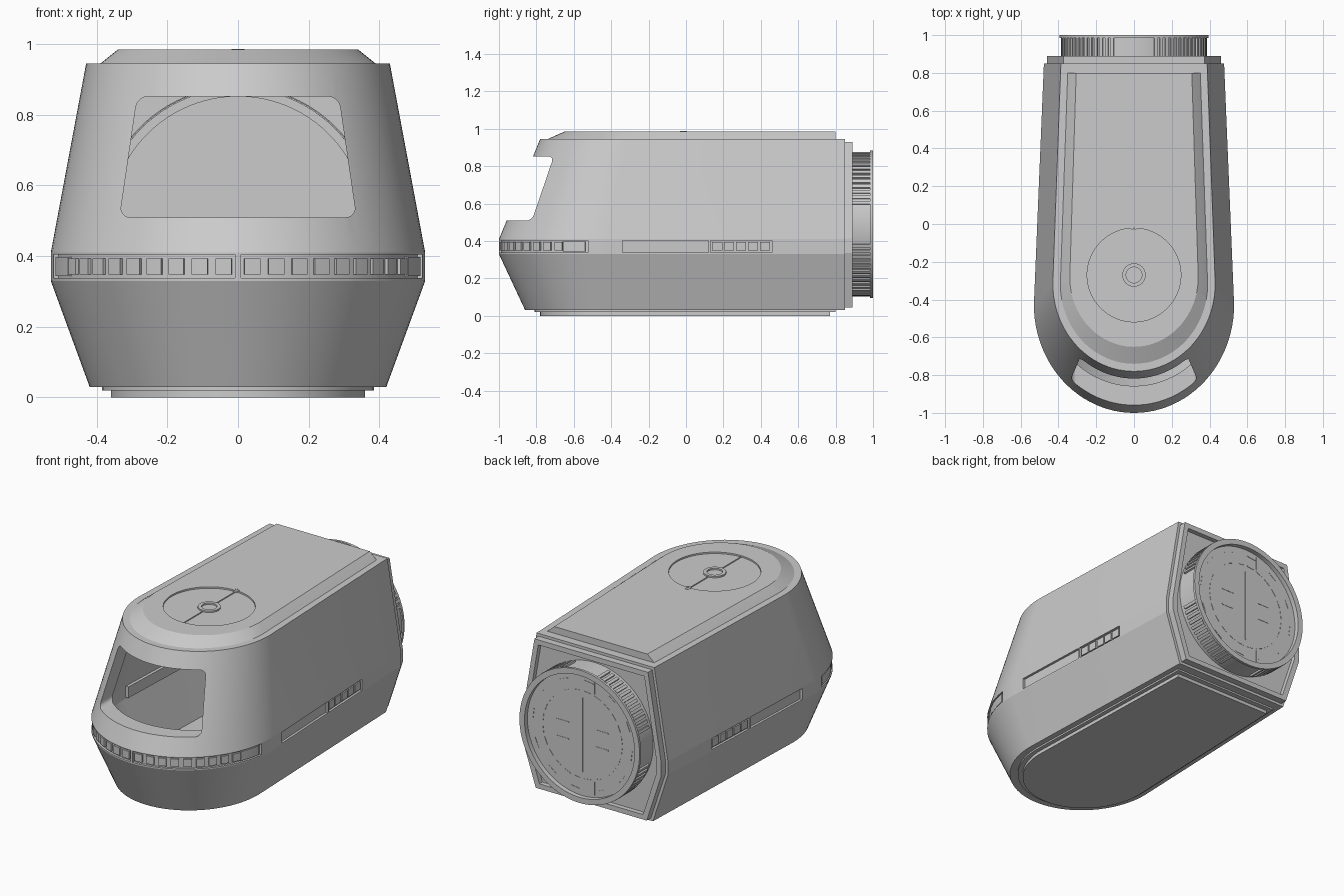
import bpy, bmesh, math
from mathutils import Matrix, Vector

if "Cube" in bpy.data.objects:
    bpy.data.objects.remove(bpy.data.objects["Cube"])

TAPER, BACK, AX = 0.9, 0.85, 0.49      # rear narrowing, rear plane, ring axis height


def finish(name, bm, angle=9):
    bmesh.ops.recalc_face_normals(bm, faces=bm.faces)
    me = bpy.data.meshes.new(name)
    bm.to_mesh(me)
    bm.free()
    ob = bpy.data.objects.new(name, me)
    bpy.context.collection.objects.link(ob)
    smooth(ob, angle)
    return ob


def smooth(ob, angle=9):
    bpy.ops.object.select_all(action='DESELECT')
    ob.select_set(True)
    bpy.context.view_layer.objects.active = ob
    bpy.ops.object.shade_smooth_by_angle(angle=math.radians(angle))


def skin(bm, rings, cyclic=False):
    """Bridge equal closed rings; cap the ends unless cyclic."""
    vs = [[bm.verts.new(p) for p in r] for r in rings]
    n, m = len(vs[0]), len(vs)
    for i in range(m if cyclic else m - 1):
        a, b = vs[i], vs[(i + 1) % m]
        for j in range(n):
            bm.faces.new((a[j], a[(j + 1) % n], b[(j + 1) % n], b[j]))
    if not cyclic:
        bm.faces.new(vs[0])
        bm.faces.new(vs[-1])


def plan(hw, front, back=BACK, n=48):
    """U-shaped outline: elliptical nose, tapering straight sides."""
    b = 1.08 * hw
    arc = [(hw * math.cos(math.pi * i / n), front + b - b * math.sin(math.pi * i / n)) for i in range(n + 1)]
    return [(hw * TAPER, back)] + arc + [(-hw * TAPER, back)]


def loft(name, levels):
    bm = bmesh.new()
    skin(bm, [[(x, y, z) for x, y in plan(hw, f, b)] for z, hw, f, b in levels])
    return finish(name, bm)


def lathe(name, profile, mat, n=96):
    bm = bmesh.new()
    skin(bm, [[(r * math.cos(t), r * math.sin(t), h) for r, h in profile]
              for t in (2 * math.pi * i / n for i in range(n))], True)
    bm.transform(mat)
    return finish(name, bm, 30)


def cylinder(name, r, z0, z1, mat=Matrix(), n=96):
    bm = bmesh.new()
    skin(bm, [[(r * math.cos(2 * math.pi * i / n), r * math.sin(2 * math.pi * i / n), z)
               for i in range(n)] for z in (z0, z1)])
    bm.transform(mat)
    return finish(name, bm, 30)


def box(bm, centre, size, mat=Matrix()):
    bmesh.ops.create_cube(bm, size=1, matrix=mat @ Matrix.Translation(centre) @ Matrix.Diagonal((*size, 1)))


def prism(name, pts, y0, y1, round_by=0):
    bm = bmesh.new()
    skin(bm, [[(x, y, z) for x, z in pts] for y in (y0, y1)])
    if round_by:
        es = [e for e in bm.edges if abs(e.verts[0].co.y - e.verts[1].co.y) > .01]
        bmesh.ops.bevel(bm, geom=es, offset=round_by, segments=6, profile=.5, affect='EDGES')
    return finish(name, bm)


def cut(ob, *cutters):
    for c in cutters:
        c.hide_render = True
        m = ob.modifiers.new("cut", 'BOOLEAN')
        m.operation, m.solver, m.object = 'DIFFERENCE', 'EXACT', c
        bpy.context.view_layer.objects.active = ob
        bpy.ops.object.modifier_apply(modifier=m.name)
        bpy.data.objects.remove(c)
    smooth(ob)


# Walk along the waist line, from the nose centre towards the rear on the right
WAIST = [Vector(p) for p in plan(.53, -1.0)[:26]][::-1]


def s_at_y(y):
    s = 0
    for a, b in zip(WAIST, WAIST[1:]):
        if b.y >= y:
            return s + (b - a).length * (y - a.y) / (b.y - a.y)
        s += (b - a).length
    return s


def at(s, d):
    for a, b in zip(WAIST, WAIST[1:]):
        l = (b - a).length
        if s <= l or b is WAIST[-1]:
            break
        s -= l
    p = a + (b - a) * (s / l)
    e = 1.08 * .53
    cy = -1 + e
    nrm = Vector((p.x / .53 ** 2, (p.y - cy) / e ** 2)) if p.y < cy else Vector((1, .04))
    return p + nrm.normalized() * d


def ribbon(bm, s0, s1, z0, z1, d0, d1):
    """Curved block hugging the waist, made on both sides."""
    k = max(2, int((s1 - s0) / .02))
    for sx in (1, -1):
        rings = []
        for i in range(k + 1):
            s = s0 + (s1 - s0) * i / k
            a, b = at(s, d0), at(s, d1)
            rings.append([(sx * a.x, a.y, z0), (sx * b.x, b.y, z0), (sx * b.x, b.y, z1), (sx * a.x, a.y, z1)])
        skin(bm, rings)


Y_AXIS = Matrix.Translation((0, 0, AX)) @ Matrix.Rotation(-math.pi / 2, 4, 'X')   # local z -> +y

# Hull: hollow shell with front window, rear port and waist recesses
hull = loft("hull", [(.03, .42, -.86, BACK), (.33, .53, -1, BACK), (.41, .53, -1, BACK), (.945, .43, -.78, BACK)])
cavity = loft("cavity_cutter", [(.05, .395, -.77, .83), (.33, .50, -.90, .83), (.41, .50, -.90, .83), (.925, .405, -.68, .83)])
window = prism("window_cutter", [(-.335, .51), (.335, .51), (.285, .852), (-.285, .852)], -1.2, -.5, .03)
port = cylinder("port_cutter", .39, .75, .95, Y_AXIS)
slots = bmesh.new()
front_end = s_at_y(-.525)
for s0, s1 in ((.008, front_end), (s_at_y(-.34), s_at_y(.12)), (s_at_y(.13), s_at_y(.46))):
    ribbon(slots, s0, s1, .338, .404, -.014, .03)
cut(hull, cavity, window, port, finish("slot_cutter", slots))

# Waist lights in the front recess and cells in the side recess
bm = bmesh.new()
for i in range(9):
    ribbon(bm, .018 + .07 * i, .064 + .07 * i, .348, .394, -.016, -.003)
ribbon(bm, s_at_y(-.66), s_at_y(-.54), .344, .398, -.016, -.003)
finish("waist_lights", bm)
bm = bmesh.new()
for i in range(5):
    ribbon(bm, s_at_y(.14 + .064 * i), s_at_y(.194 + .064 * i), .348, .394, -.016, -.004)
finish("side_cells", bm)
bm = bmesh.new()
ribbon(bm, s_at_y(-.34), s_at_y(.46), .338, .404, -.045, -.025)
finish("inner_rails", bm)

# Base plates
loft("base_upper", [(.02, .385, -.81, .80), (.035, .385, -.81, .80)])
loft("base_lower", [(0, .36, -.78, .77), (.025, .36, -.78, .77)])

# Roof lid with round hatch
lid = loft("roof_lid", [(.94, .395, -.745, .80), (.945, .39, -.74, .80), (.985, .34, -.65, .80)])
hatch = Matrix.Translation((0, -.27, 0))
cut(lid, cylinder("hatch_cutter", .248, .976, 1.1, hatch))
lathe("hatch_ring", [(.042, .97), (.062, .97), (.062, .985), (.042, .985)], hatch, 48)
lathe("hatch_latch", [(.008, .97), (.018, .97), (.018, .987), (.008, .987)], Matrix.Translation((0, -.015, 0)), 24)
bm = bmesh.new()
for y in (-.425, -.115):
    box(bm, (0, y, .977), (.006, .18, .005))
finish("hatch_seam", bm)


# Rear frame around the ring
def rear_outline(k):
    half = [(.378, .03), (.477, .33), (.477, .41), (.387, .945)]
    pts = half + [(-x, z) for x, z in half[::-1]]
    return [(x * k, .48 + (z - .48) * k) for x, z in pts]


frame = prism("rear_frame", rear_outline(.965), BACK - .005, .89)
cut(frame, prism("frame_cutter", rear_outline(.90), .862, 1),
    cylinder("frame_port_cutter", .388, .7, 1.1, Y_AXIS))

# Docking ring with grip teeth, leaving plain gaps at the four quarters
lathe("docking_ring", [(.362, .84), (.386, .84), (.386, .985), (.395, .985), (.395, 1), (.362, 1)], Y_AXIS)
bm = bmesh.new()
for q in range(4):
    for i in range(13):
        a = math.radians(90 * q + 17 + 56 * i / 12)
        box(bm, (.388, 0, .937), (.016, .017, .10), Y_AXIS @ Matrix.Rotation(a, 4, 'Z'))
finish("ring_teeth", bm)
cylinder("docking_disc", .37, .955, .972, Y_AXIS)

# Fine panel lines on the disc
bm = bmesh.new()
for i in range(24):
    rot = Y_AXIS @ Matrix.Rotation(math.tau * (i + .5) / 24, 4, 'Z')
    box(bm, (.26, 0, .972), (.004, .045, .004), rot)
    if i % 2:
        box(bm, (.325, 0, .972), (.004, .06, .004), rot)
box(bm, (0, 0, .972), (.005, .44, .004), Y_AXIS)
for sx in (1, -1):
    for sy in (1, -1):
        box(bm, (sx * .13, sy * .05, .972), (.08, .006, .004), Y_AXIS)
        box(bm, (sx * .08, sy * .30, .972), (.004, .08, .004), Y_AXIS)
finish("disc_panel_lines", bm)
